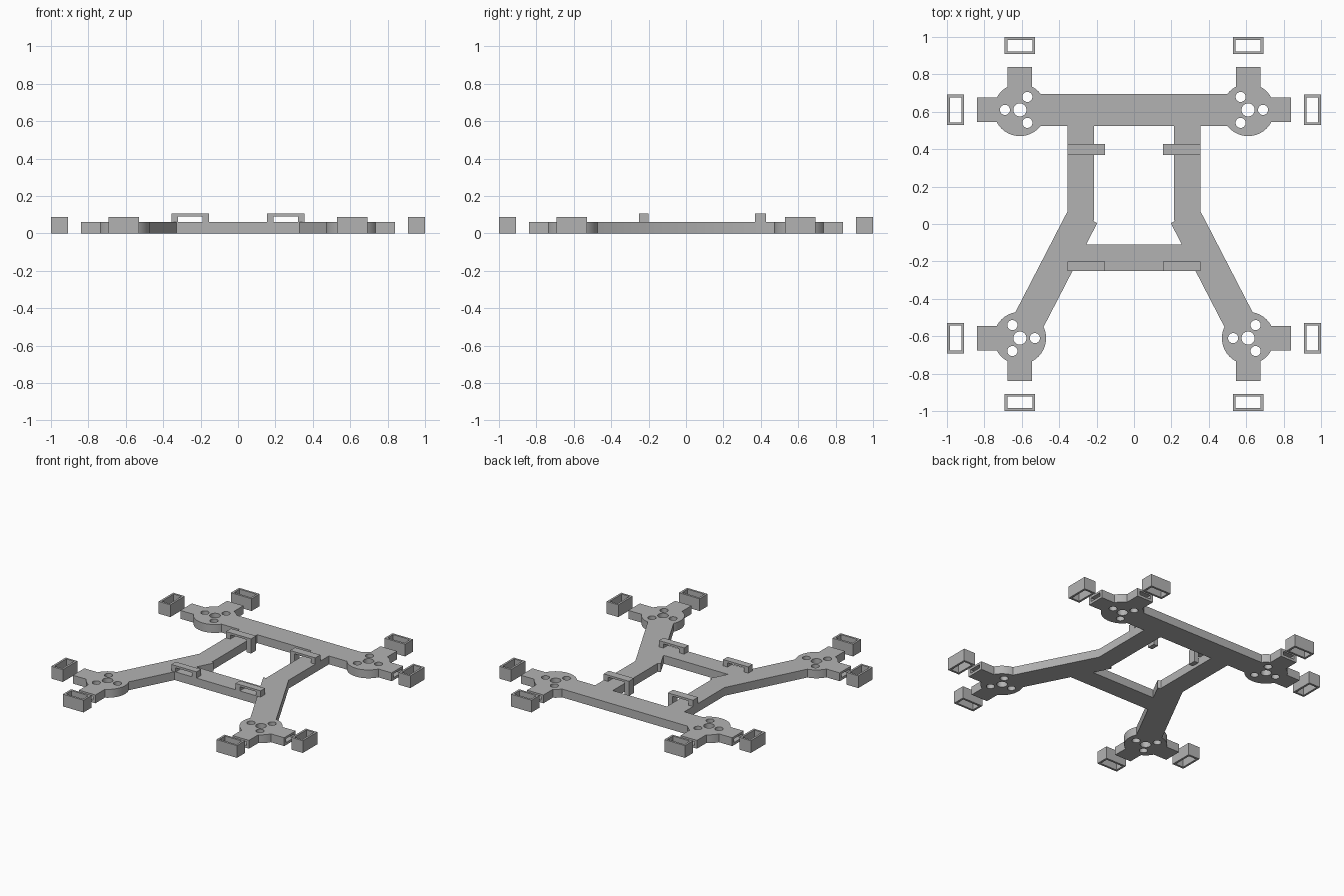
import bpy, bmesh
from math import pi, cos, sin, atan2
from mathutils import Matrix, Vector

default = bpy.data.objects.get("Cube")
if default:
    bpy.data.objects.remove(default, do_unlink=True)

grey = bpy.data.materials.new("plain grey")
grey.use_nodes = True
COLOUR = (0.45, 0.45, 0.45, 1)
grey.diffuse_color = COLOUR
grey.node_tree.nodes["Principled BSDF"].inputs["Base Color"].default_value = COLOUR

THICK = 0.06      # frame plate
HUB = 0.61        # hub centre offset on both axes


def finish(name, bm):
    mesh = bpy.data.meshes.new(name)
    bmesh.ops.recalc_face_normals(bm, faces=bm.faces)
    bm.to_mesh(mesh)
    bm.free()
    mesh.materials.append(grey)
    obj = bpy.data.objects.new(name, mesh)
    bpy.context.collection.objects.link(obj)
    return obj


def box(name, x, y, z, angle=0, pivot=(0, 0)):
    """Box between the given ranges, turned about z and moved to the pivot."""
    bm = bmesh.new()
    size = [b - a for a, b in (x, y, z)]
    mid = [(a + b) / 2 for a, b in (x, y, z)]
    m = (Matrix.Translation((*pivot, 0)) @ Matrix.Rotation(angle, 4, 'Z')
         @ Matrix.Translation(mid) @ Matrix.Diagonal((*size, 1)))
    bmesh.ops.create_cube(bm, size=1, matrix=m)
    return finish(name, bm)


def disc(name, x, y, r, z0, z1, sides=48):
    bm = bmesh.new()
    bmesh.ops.create_cone(bm, cap_ends=True, segments=sides, radius1=r, radius2=r,
                          depth=z1 - z0,
                          matrix=Matrix.Translation((x, y, (z0 + z1) / 2)))
    return finish(name, bm)


def combine(target, other, operation):
    """Apply a boolean and remove the helper."""
    mod = target.modifiers.new(operation.lower(), 'BOOLEAN')
    mod.operation = operation
    mod.solver = 'EXACT'
    mod.object = other
    bpy.context.view_layer.objects.active = target
    bpy.ops.object.modifier_apply(modifier=mod.name)
    bpy.data.objects.remove(other, do_unlink=True)


def arch(name, x0, x1, y0, y1, top):
    """Square bridge profile pushed along y."""
    a, b, under = x0 + 0.035, x1 - 0.035, top - 0.015
    profile = [(x0, 0), (x0, top), (x1, top), (x1, 0),
               (b, 0), (b, under), (a, under), (a, 0)]
    bm = bmesh.new()
    face = bm.faces.new([bm.verts.new((x, y0, z)) for x, z in profile])
    out = bmesh.ops.extrude_face_region(bm, geom=[face])
    bmesh.ops.translate(bm, vec=(0, y1 - y0, 0),
                        verts=[v for v in out["geom"] if isinstance(v, bmesh.types.BMVert)])
    return finish(name, bm)


Z = (0, THICK)
CUT = (-0.1, 0.2)

# Frame plate: back beam and front crossbar
frame = box("frame", (-HUB, HUB), (0.525, 0.695), Z)
parts = [box("crossbar", (-0.36, 0.36), (-0.25, -0.11), Z)]
cutters = []

for sx in (1, -1):
    # Straight rails and splayed front legs
    parts.append(box("rail", sorted((sx * 0.215, sx * 0.355)), (0.018, 0.56), Z))
    start, end = Vector((sx * 0.272, 0.044)), Vector((sx * HUB, -HUB))
    run = end - start
    parts.append(box("leg", (0, run.length), (-0.085, 0.085), Z,
                     atan2(run.y, run.x), start))
    for sy in (1, -1):
        cx, cy = sx * HUB, sy * HUB
        # Round hub with its bolt holes
        parts.append(disc("hub", cx, cy, 0.14, *Z, 72))
        cutters.append(disc("centre_hole", cx, cy, 0.035, *CUT))
        first = 0 if sx * sy > 0 else pi
        for i in range(3):
            a = first + i * 2 * pi / 3
            cutters.append(disc("bolt_hole", cx + 0.08 * cos(a), cy + 0.08 * sin(a),
                                0.027, *CUT, 32))
        # Two outward tabs with a pocket in each end
        for angle in (0 if sx > 0 else pi, sy * pi / 2):
            parts.append(box("tab", (0, 0.23), (-0.065, 0.065), Z, angle, (cx, cy)))
            cutters.append(box("pocket", (0.18, 0.3), (-0.045, 0.045), (0.018, 0.045),
                               angle, (cx, cy)))

for p in parts:
    combine(frame, p, 'UNION')
for c in cutters:
    combine(frame, c, 'DIFFERENCE')

# Loose square sleeves that face each tab
for sx in (1, -1):
    for sy in (1, -1):
        side = "left" if sx > 0 else "right"
        end = "back" if sy > 0 else "front"
        for kind, angle in (("side", 0 if sx > 0 else pi), ("end", sy * pi / 2)):
            pivot = (sx * HUB, sy * HUB)
            sleeve = box(f"{end}_{side}_{kind}_sleeve", (0.298, 0.39), (-0.082, 0.082),
                         (0, 0.088), angle, pivot)
            combine(sleeve, box("opening", (0.313, 0.375), (-0.067, 0.067), CUT,
                                angle, pivot), 'DIFFERENCE')

# Strap bridges on the rails and the crossbar
for side, x0, x1 in (("left", 0.155, 0.355), ("right", -0.355, -0.155)):
    arch(f"back_{side}_bridge", x0, x1, 0.37, 0.427, 0.105)
    arch(f"front_{side}_bridge", x0, x1, -0.25, -0.2, 0.105)

# Soft hub and hole walls, crisp rims
bpy.ops.object.select_all(action='DESELECT')
frame.select_set(True)
bpy.context.view_layer.objects.active = frame
bpy.ops.object.shade_smooth_by_angle(angle=pi / 6)
